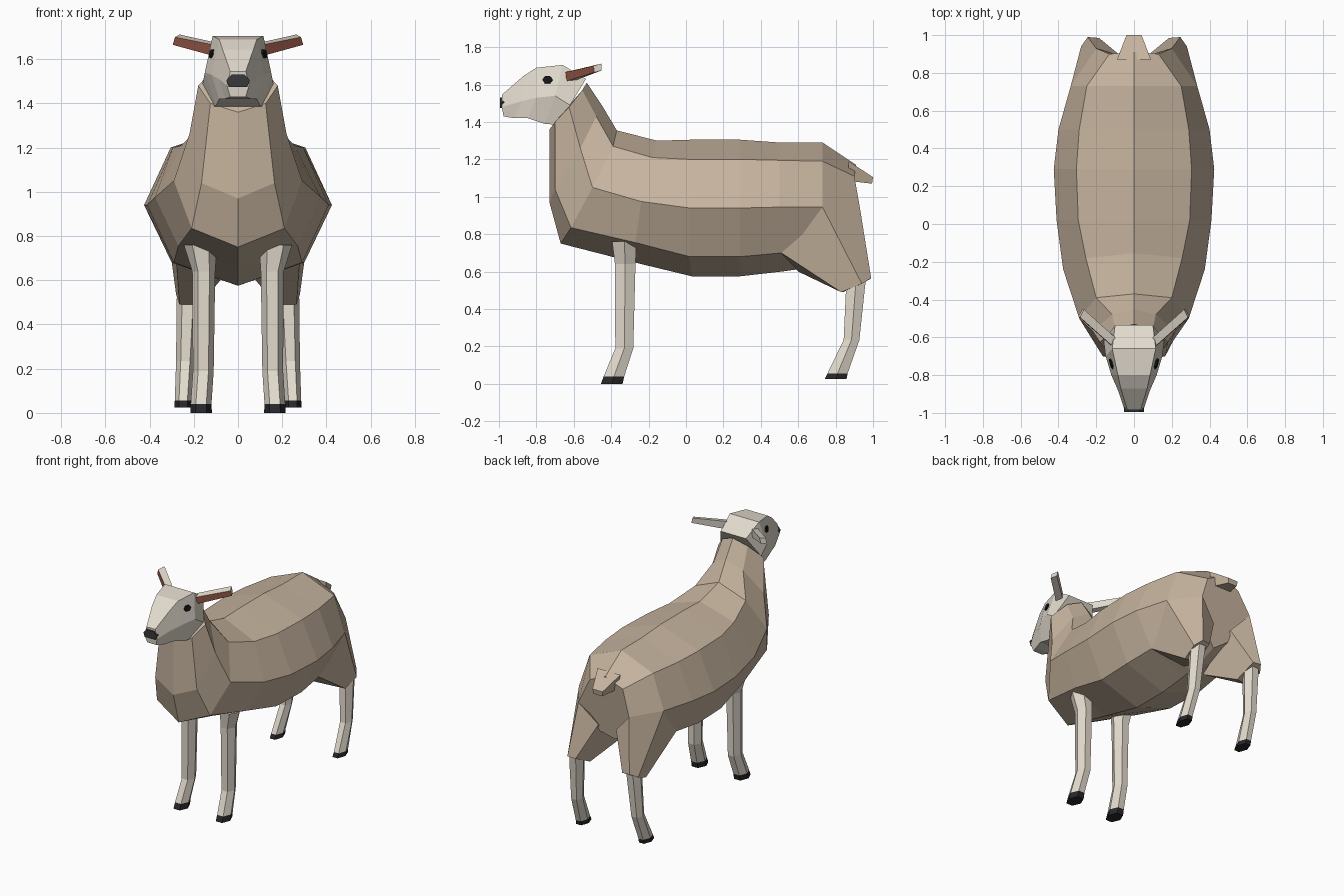
import bpy, bmesh, math
from mathutils import Vector

def mat(name, rgb):
    m = bpy.data.materials.new(name)
    m.diffuse_color = (*rgb, 1)
    return m

WOOL = mat("wool", (0.56, 0.45, 0.34))
CREAM = mat("cream skin", (0.76, 0.70, 0.61))
PINK = mat("inner ear", (0.27, 0.085, 0.055))
HOOF = mat("hoof black", (0.02, 0.02, 0.022))
NOSE = mat("nose grey", (0.04, 0.04, 0.043))
EYE = mat("eye black", (0.008, 0.008, 0.008))

def loft(name, rings, mats, rule=None):
    """Skin equal-length rings, cap both ends, colour faces by rule(segment, side)."""
    bm = bmesh.new()
    vs = [[bm.verts.new(p) for p in r] for r in rings]
    n = len(rings[0])
    for i in range(len(vs) - 1):
        for j in range(n):
            k = (j + 1) % n
            f = bm.faces.new((vs[i][j], vs[i][k], vs[i + 1][k], vs[i + 1][j]))
            f.material_index = rule(i, j) if rule else 0
    for ring, seg in ((vs[0], 0), (vs[-1], len(vs) - 2)):
        f = bm.faces.new(ring)
        f.material_index = rule(seg, -1) if rule else 0
    bmesh.ops.recalc_face_normals(bm, faces=bm.faces)
    me = bpy.data.meshes.new(name)
    bm.to_mesh(me)
    bm.free()
    for m in mats:
        me.materials.append(m)
    ob = bpy.data.objects.new(name, me)
    bpy.context.collection.objects.link(ob)
    return ob

def mirror(ob):
    ob.modifiers.new("mirror", 'MIRROR').use_axis[0] = True

def flip(points):
    """Close a half section by mirroring its off-centre points."""
    return list(points) + [(-x, y, z) for x, y, z in reversed(points) if x > 0]

# woolly body: half sections from back ridge round to belly, collar to rump
body = [
    [(0, -.53, 1.61), (.10, -.555, 1.57), (.18, -.625, 1.48), (.125, -.70, 1.40), (0, -.73, 1.36)],
    [(0, -.45, 1.49), (.115, -.48, 1.43), (.22, -.565, 1.26), (.165, -.70, 1.04), (0, -.73, .97)],
    [(0, -.37, 1.355), (.20, -.39, 1.27), (.29, -.50, 1.05), (.21, -.615, .835), (0, -.67, .75)],
    [(0, -.155, 1.30), (.255, -.18, 1.21), (.375, -.24, .975), (.27, -.27, .755), (0, -.30, .655)],
    [(0, .02, 1.305), (.295, .02, 1.20), (.41, .02, .94), (.29, .02, .68), (0, .03, .575)],
    [(0, .29, 1.305), (.305, .29, 1.20), (.425, .29, .94), (.30, .29, .68), (0, .29, .575)],
    [(0, .50, 1.29), (.29, .50, 1.195), (.40, .50, .945), (.28, .51, .70), (0, .51, .60)],
    [(0, .73, 1.29), (.25, .73, 1.19), (.335, .73, .945), (.24, .70, .70), (0, .65, .62)],
    [(0, .91, 1.17), (.13, .90, 1.11), (.20, .93, .94), (.14, .88, .77), (0, .80, .68)],
]
loft("woolly_body", [flip(r) for r in body], [WOOL])

# haunches
mirror(loft("haunch", [
    [(.28, .51, .70), (.335, .73, .945), (.20, .93, .94), (.07, .89, .80), (.08, .60, .60)],
    [(.265, .83, .49), (.28, .94, .535), (.245, .99, .565), (.185, .985, .56), (.17, .84, .49)],
], [WOOL]))

# tail flap
loft("tail", [
    [(.09, .87, 1.19), (-.09, .87, 1.19), (-.07, .87, 1.085), (.07, .87, 1.085)],
    [(.04, 1.0, 1.105), (-.04, 1.0, 1.105), (-.035, .995, 1.07), (.035, .995, 1.07)],
], [WOOL])

# head: half sections from back of skull to muzzle
head = [
    [(.10, -.535, 1.63), (.16, -.62, 1.49), (.11, -.69, 1.385)],
    [(.115, -.66, 1.705), (.15, -.70, 1.54), (.10, -.755, 1.39)],
    [(.085, -.80, 1.69), (.12, -.80, 1.53), (.085, -.845, 1.42)],
    [(.07, -.87, 1.645), (.085, -.88, 1.51), (.06, -.92, 1.42)],
    [(.035, -.985, 1.545), (.05, -.985, 1.48), (.035, -.975, 1.43)],
]
loft("head", [flip(r) for r in head], [CREAM])

# nose
nose = [(.03, 1.53), (.052, 1.505), (.042, 1.475), (-.042, 1.475), (-.052, 1.505), (-.03, 1.53)]
loft("nose", [[(x, y, z) for x, z in nose] for y in (-.97, -.995)], [NOSE])

# eyes: small six-sided plates set on the cheek
normal = Vector((.95, -.26, .2)).normalized()
along = normal.cross(Vector((0, 0, 1))).normalized()
up = along.cross(normal)
centre = Vector((.118, -.74, 1.625))
mirror(loft("eye", [
    [centre + normal * d + along * .028 * math.cos(a) + up * .022 * math.sin(a)
     for a in [k * math.pi / 3 for k in range(6)]] for d in (-.008, .006)], [EYE]))

# ears: forward side is pink
mirror(loft("ear", [
    [(.13, -.635, 1.62), (.11, -.65, 1.665), (.10, -.60, 1.675), (.115, -.585, 1.625)],
    [(.295, -.49, 1.665), (.285, -.495, 1.70), (.265, -.452, 1.712), (.275, -.452, 1.675)],
], [CREAM, PINK], lambda i, j: 1 if j == 0 else 0))

# legs: six-sided rings (x, y, z, half width, half depth), last segment is the hoof
def leg(name, rings):
    pts = [[(x + w * math.cos(k * math.pi / 3), y + d / .866 * math.sin(k * math.pi / 3), z)
            for k in range(6)] for x, y, z, w, d in rings]
    last = len(rings) - 2
    ob = loft(name, pts, [CREAM, HOOF], lambda i, j: 1 if i == last else 0)
    mirror(ob)

leg("front_leg", [(.17, -.33, .76, .075, .065), (.155, -.325, .64, .052, .055),
                  (.157, -.33, .19, .047, .048), (.167, -.385, .04, .047, .055),
                  (.167, -.397, 0, .049, .058)])
leg("rear_leg", [(.225, .91, .56, .05, .052), (.228, .905, .50, .05, .05),
                 (.238, .885, .235, .042, .042), (.248, .81, .055, .038, .054),
                 (.248, .80, .025, .04, .058)])
